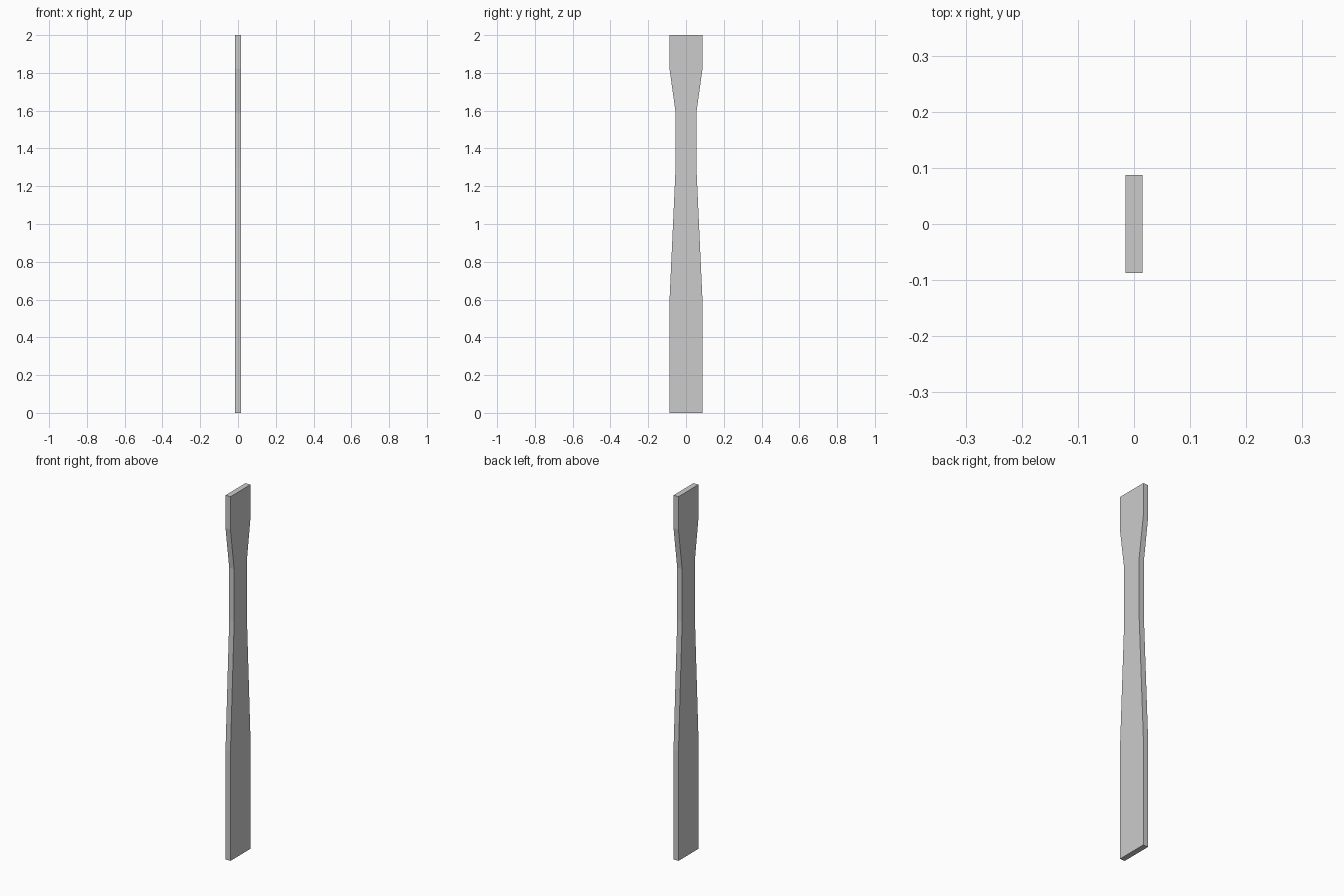
import bpy, bmesh

if "Cube" in bpy.data.objects:
    bpy.data.objects.remove(bpy.data.objects["Cube"])

# Half-width of the board at each height
PROFILE = [(0.0, 0.087), (0.60, 0.087), (1.30, 0.055),
           (1.59, 0.055), (1.82, 0.087), (2.0, 0.087)]
THICKNESS = 0.03


def extruded_board(name, profile, thickness):
    # Mirror the profile into a closed outline, then extrude it along x
    outline = [(w, z) for z, w in profile] + [(-w, z) for z, w in reversed(profile)]
    bm = bmesh.new()
    face = bm.faces.new([bm.verts.new((-thickness / 2, y, z)) for y, z in outline])
    result = bmesh.ops.extrude_face_region(bm, geom=[face], use_keep_orig=True)
    moved = [v for v in result["geom"] if isinstance(v, bmesh.types.BMVert)]
    bmesh.ops.translate(bm, verts=moved, vec=(thickness, 0, 0))
    bmesh.ops.recalc_face_normals(bm, faces=bm.faces)
    mesh = bpy.data.meshes.new(name)
    bm.to_mesh(mesh)
    bm.free()
    obj = bpy.data.objects.new(name, mesh)
    bpy.context.collection.objects.link(obj)
    return obj


# Flat board with a narrow waist
extruded_board("waisted_board", PROFILE, THICKNESS)
